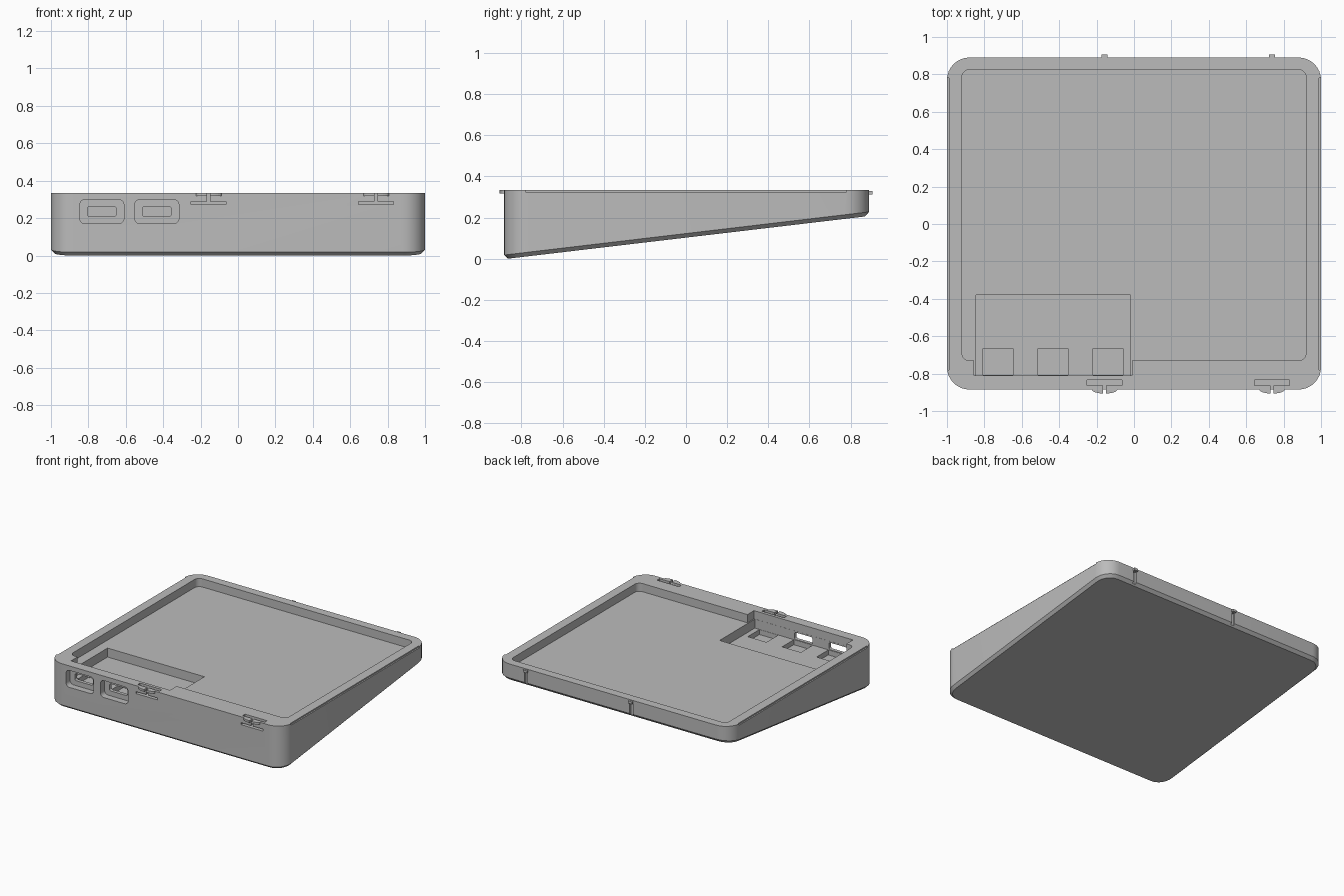
import bpy, bmesh
from math import cos, sin, pi

if "Cube" in bpy.data.objects:
    bpy.data.objects.remove(bpy.data.objects["Cube"])

grey = bpy.data.materials.new("mid grey")
grey.use_nodes = True
colour = (0.5, 0.5, 0.5, 1)
grey.diffuse_color = colour
grey.node_tree.nodes["Principled BSDF"].inputs["Base Color"].default_value = colour

TOP = 0.335
FRONT, BACK = -0.885, 0.89


def outline(x0, x1, y0, y1, r, steps=8):
    """Rounded rectangle, counter-clockwise."""
    corners = [(x1 - r, y1 - r), (x0 + r, y1 - r), (x0 + r, y0 + r), (x1 - r, y0 + r)]
    return [(cx + r * cos((q + i / steps) * pi / 2), cy + r * sin((q + i / steps) * pi / 2))
            for q, (cx, cy) in enumerate(corners) for i in range(steps + 1)]


def loft(name, rings):
    """Closed solid through rings with equal point counts."""
    bm = bmesh.new()
    loops = [[bm.verts.new(p) for p in ring] for ring in rings]
    n = len(loops[0])
    for low, high in zip(loops, loops[1:]):
        for i in range(n):
            j = (i + 1) % n
            bm.faces.new((low[i], low[j], high[j], high[i]))
    bm.faces.new(loops[0][::-1])
    bm.faces.new(loops[-1])
    bmesh.ops.recalc_face_normals(bm, faces=bm.faces)
    mesh = bpy.data.meshes.new(name)
    bm.to_mesh(mesh)
    bm.free()
    mesh.materials.append(grey)
    obj = bpy.data.objects.new(name, mesh)
    bpy.context.collection.objects.link(obj)
    return obj


def box(name, x0, x1, y0, y1, z0, z1):
    pts = [(x0, y0), (x1, y0), (x1, y1), (x0, y1)]
    return loft(name, [[(x, y, z) for x, y in pts] for z in (z0, z1)])


def rounded_z(name, x0, x1, y0, y1, z0, z1, r):
    pts = outline(x0, x1, y0, y1, r)
    return loft(name, [[(x, y, z) for x, y in pts] for z in (z0, z1)])


def rounded_y(name, x0, x1, z0, z1, y0, y1, r):
    pts = outline(x0, x1, z0, z1, r)
    return loft(name, [[(x, y, z) for x, z in pts] for y in (y0, y1)])


def slope(y):
    return 0.205 * (y - FRONT - 0.02) / (BACK - FRONT - 0.04)


# Wedge-shaped case with a chamfered lower edge
base = outline(-0.98, 0.98, FRONT + 0.02, BACK - 0.02, 0.1)
rim = outline(-1, 1, FRONT, BACK, 0.12)
case = loft("case", [[(x, y, slope(y)) for x, y in base],
                     [(x, y, slope(y) + 0.02) for x, y in rim],
                     [(x, y, TOP) for x, y in rim]])

ABOVE = 0.5
FLOOR, DEEP = 0.272, 0.203
cutters = [
    # Tray, its front extension, and the deeper bay
    rounded_z("tray_cut", -0.92, 0.92, -0.73, 0.825, FLOOR, ABOVE, 0.04),
    box("tray_step_cut", -0.855, -0.012, -0.81, -0.6, FLOOR, ABOVE),
    box("bay_cut", -0.845, -0.02, -0.809, -0.38, DEEP, ABOVE),
]
# Shallow wells in the bay floor
for x in (-0.727, -0.433, -0.14):
    cutters.append(box("well_cut", x - 0.08, x + 0.08, -0.807, -0.665, 0.165, 0.3))
# Front ports: wide recess with a through slot
for x in (-0.728, -0.434):
    cutters.append(rounded_y("port_recess_cut", x - 0.118, x + 0.118, 0.17, 0.3, -1, -0.835, 0.03))
    cutters.append(rounded_y("port_slot_cut", x - 0.076, x + 0.076, 0.208, 0.262, -0.9, -0.78, 0.012))
# Shallow rebate along each side of the rim
for s in (-1, 1):
    cutters.append(box("side_rebate_cut", *sorted((s * 0.99, s * 1.1)), -0.78, 0.78, 0.325, ABOVE))

CLIPS = (-0.157, 0.738)
for x in CLIPS:
    # Slits freeing the front latch, and the groove at the back
    cutters.append(box("latch_back_slit", x - 0.094, x + 0.094, -0.864, -0.834, 0.275, ABOVE))
    cutters.append(box("latch_lower_slit", x - 0.093, x + 0.093, -1, -0.835, 0.274, 0.289))
    cutters.append(box("latch_split", x - 0.008, x + 0.008, -1.1, -0.85, 0.28, ABOVE))
    cutters.append(box("back_groove", x - 0.013, x + 0.013, 0.875, 1, 0.215, 0.31))

for cutter in cutters:
    mod = case.modifiers.new("cut", 'BOOLEAN')
    mod.operation = 'DIFFERENCE'
    mod.solver = 'EXACT'
    mod.object = cutter

# Bake the cuts and drop the cutters
graph = bpy.context.evaluated_depsgraph_get()
baked = bpy.data.meshes.new_from_object(case.evaluated_get(graph))
case.modifiers.clear()
case.data = baked
for cutter in cutters:
    bpy.data.objects.remove(cutter)

for x in CLIPS:
    # Split half-moon latch lips on the front
    for s, side in ((-1, "right"), (1, "left")):
        arc = [(x + s * 0.008, FRONT + 0.005)]
        arc += [(x + s * (0.008 + 0.06 * cos(a)), FRONT - 0.021 * sin(a))
                for a in [i * pi / 12 for i in range(7)]]
        loft("latch_lip_" + side, [[(px, py, z) for px, py in arc] for z in (0.318, TOP)])
    # Small catch on the back
    box("back_catch", x - 0.016, x + 0.016, BACK - 0.01, 0.906, 0.312, 0.33)

# Smooth the rounded corners, keep edges crisp
bpy.ops.object.select_all(action='DESELECT')
case.select_set(True)
bpy.context.view_layer.objects.active = case
bpy.ops.object.shade_smooth_by_angle(angle=pi / 9)
